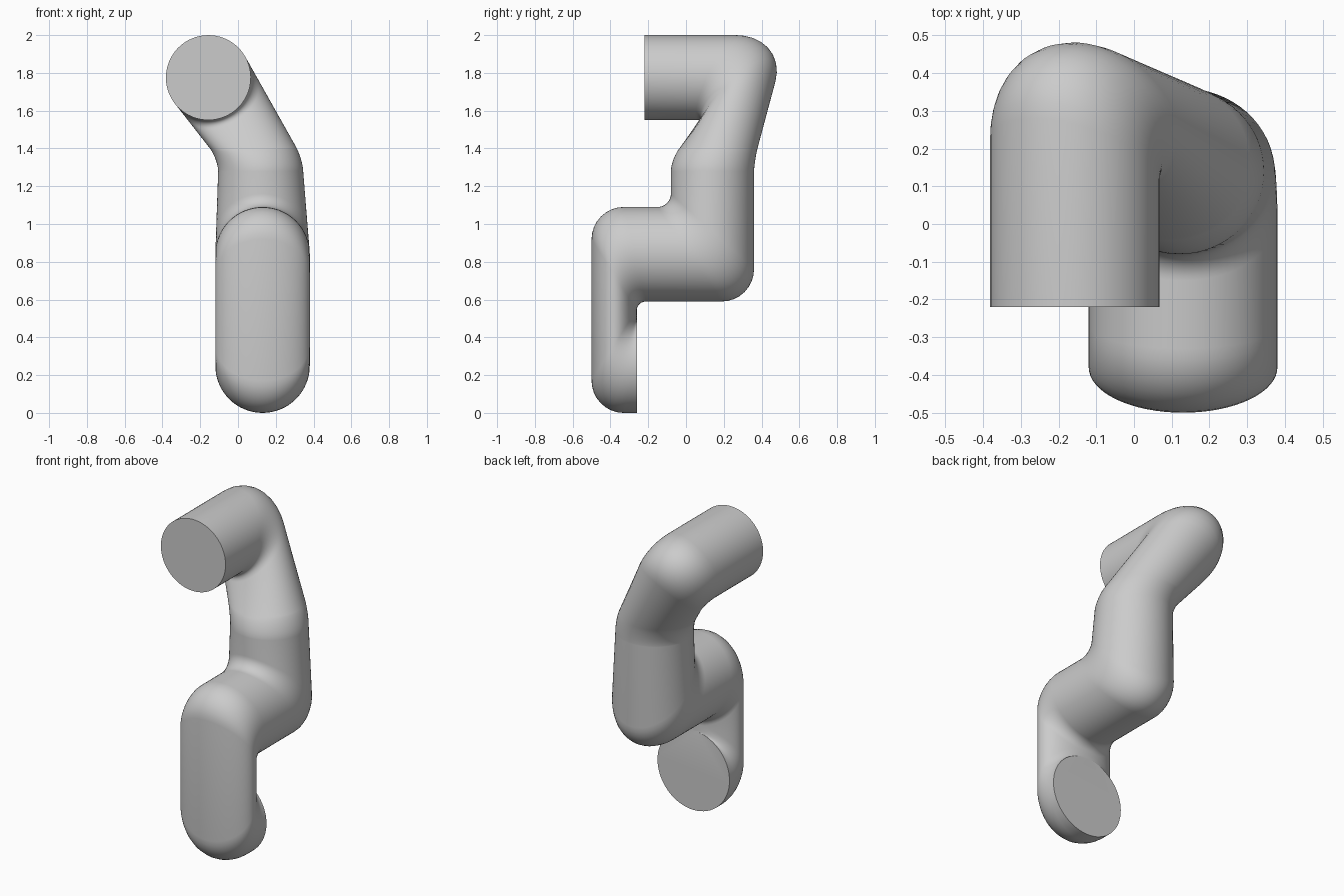
import bpy, bmesh, math
from mathutils import Vector

cube = bpy.data.objects.get("Cube")
if cube:
    bpy.data.objects.remove(cube, do_unlink=True)

SIDES = 64      # points around the pipe
STEPS = 8       # rings in each rounded bend

grey = bpy.data.materials.new("plain_grey")
grey.use_nodes = True
colour = (0.6, 0.6, 0.6, 1)
grey.diffuse_color = colour
grey.node_tree.nodes["Principled BSDF"].inputs["Base Color"].default_value = colour


# Each joint: centre, cosine axis, sine axis, bend length at sine -1 and at sine +1
JOINTS = [
    ((.13, -.26, .25), (.25, 0, 0), (0, 0, .25), 0, 0),                     # lower end
    ((.13, -.38, .25), (.25, 0, 0), (0, .12, .25), .17, .05),               # lower elbow
    ((.13, -.38, .84), (.25, 0, 0), (0, .12, -.25), .17, .05),              # front elbow
    ((.13, .14, .84), (.25, 0, 0), (0, .22, -.25), .07, .17),               # back elbow
    ((.12, .14, 1.28), (.225, 0, 0), (0, .22, 0), 0, 0),                    # collar
    ((.115, .145, 1.35), (.225, 0, 0), (0, .22, 0), .07, .07),              # lean
    ((-.157, .32, 1.775), (.196, 0, .11), (-.11, .21, .196), .06, .25),     # top elbow
    ((-.157, -.22, 1.775), (.196, 0, .11), (-.11, 0, .196), 0, 0),          # upper end
]


def rounded_line(angle):
    """One lengthwise line along the pipe, with every corner rounded."""
    c, s = math.cos(angle), math.sin(angle)
    pts = [Vector(o) + Vector(u) * c + Vector(v) * s for o, u, v, _, _ in JOINTS]
    line, last = [pts[0]], len(pts) - 1
    for i in range(1, last):
        p, a, b = pts[i], pts[i - 1], pts[i + 1]
        low, high = JOINTS[i][3:]
        if low == high == 0:
            line.append(p)
            continue
        size = low + (high - low) * (s + 1) / 2
        before = min(size, (a - p).length * (.9 if JOINTS[i - 1][3] == 0 else .48))
        after = min(size, (b - p).length * (.9 if i + 1 == last else .48))
        start = p + (a - p).normalized() * before
        end = p + (b - p).normalized() * after
        for k in range(STEPS + 1):
            t = k / STEPS
            # Weighted curve, close to a circular arc
            w0, w1, w2 = (1 - t) ** 2, 1.41 * t * (1 - t), t * t
            line.append((start * w0 + p * w1 + end * w2) / (w0 + w1 + w2))
    line.append(pts[-1])
    return line


# Bent pipe skinned over the lengthwise lines, with flat end caps
bm = bmesh.new()
lines = [[bm.verts.new(p) for p in rounded_line(math.tau * i / SIDES)]
         for i in range(SIDES)]
for i, line in enumerate(lines):
    nxt = lines[(i + 1) % SIDES]
    for j in range(len(line) - 1):
        bm.faces.new((line[j], nxt[j], nxt[j + 1], line[j + 1]))
bm.faces.new([line[0] for line in lines])
bm.faces.new([line[-1] for line in lines])
bmesh.ops.remove_doubles(bm, verts=bm.verts, dist=.0002)
bmesh.ops.recalc_face_normals(bm, faces=bm.faces)

mesh = bpy.data.meshes.new("bent_pipe")
bm.to_mesh(mesh)
bm.free()
mesh.materials.append(grey)
pipe = bpy.data.objects.new("bent_pipe", mesh)
bpy.context.collection.objects.link(pipe)
bpy.ops.object.select_all(action='DESELECT')
pipe.select_set(True)
bpy.context.view_layer.objects.active = pipe
bpy.ops.object.shade_smooth_by_angle(angle=math.radians(40))
